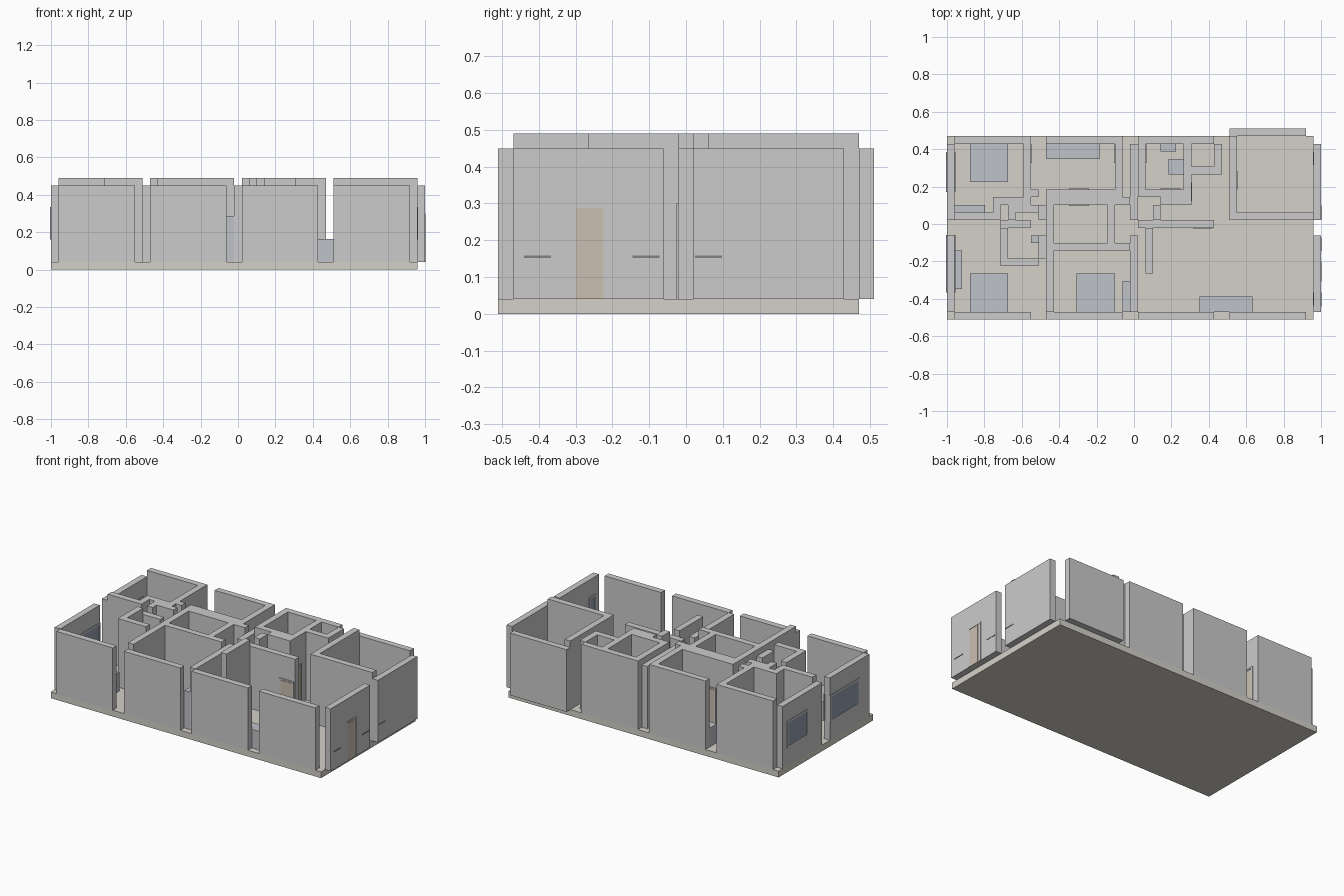
import bpy

if "Cube" in bpy.data.objects:
    bpy.data.objects.remove(bpy.data.objects["Cube"])

U = 2 / 49                      # one grid cell = wall thickness
X0, Y0 = -1.0, -0.51            # grid origin


def material(name, col):
    m = bpy.data.materials.new(name)
    m.diffuse_color = (*col, 1)
    m.use_nodes = True
    m.node_tree.nodes["Principled BSDF"].inputs["Base Color"].default_value = m.diffuse_color
    return m


FLOOR = material("floor_beige", (0.66, 0.64, 0.58))
FURN = material("furniture_grey", (0.52, 0.54, 0.57))
WOOD = material("door_wood", (0.60, 0.52, 0.44))
GLASS = material("window_glass", (0.30, 0.34, 0.42))
DARK = material("dark_trim", (0.22, 0.22, 0.22))


def box(name, lo, hi, mat=None):
    """Axis-aligned box between two corners in world units."""
    bpy.ops.mesh.primitive_cube_add(
        size=1, location=[(a + b) / 2 for a, b in zip(lo, hi)])
    o = bpy.context.object
    o.name = name
    o.scale = [b - a for a, b in zip(lo, hi)]
    bpy.ops.object.transform_apply(location=False, rotation=False, scale=True)
    if mat:
        o.data.materials.append(mat)
    return o


def cells(name, i0, j0, i1, j1, k0=1, k1=12, mat=None):
    """Box given in whole grid cells."""
    return box(name, (X0 + i0 * U, Y0 + j0 * U, k0 * U),
               (X0 + i1 * U, Y0 + j1 * U, k1 * U), mat)


def panel(name, axis, at, a0, a1, z0, z1, t, mat):
    """Thin plate centred on a wall face; axis is the face normal."""
    if axis == "x":
        return box(name, (at - t, a0, z0), (at + t, a1, z1), mat)
    return box(name, (a0, at - t, z0), (a1, at + t, z1), mat)


def frame(name, axis, at, a0, a1, z0, z1, t, w=0.012, sill=True):
    panel(name + "_left", axis, at, a0, a0 + w, z0, z1, t, None)
    panel(name + "_right", axis, at, a1 - w, a1, z0, z1, t, None)
    panel(name + "_top", axis, at, a0, a1, z1 - w, z1, t, None)
    if sill:
        panel(name + "_sill", axis, at, a0, a1, z0, z0 + w, t, None)


def door(axis, at, a0, a1):
    panel("door_leaf", axis, at, a0 + 0.01, a1 - 0.01, U, 0.287, 0.003, WOOD)
    frame("door_frame", axis, at, a0, a1, U, 0.30, 0.005, 0.01, False)


# floor slab
cells("floor_slab", 0, 0, 48, 24, 0, 1, FLOOR)

# outer wall panels, lower than the room walls, with a gap at each corner
for i in (1, 13, 25, 37):
    cells("front_wall", i, 0, i + 10, 1, 1, 11)
for j in (1, 13):
    cells("left_wall", 0, j, 1, j + 10, 1, 11)
    cells("right_wall", 48, j, 49, j + 10, 1, 11)
    cells("spine_wall", 24, j, 25, j + 10, 1, 11)
for i in (1, 13, 25):
    cells("back_wall", i, 23, i + 10, 24)
cells("back_wall_outer", 37, 24, 47, 25, 1, 11)

# room walls
for w in (
    (10, 15, 11, 23), (1, 13, 7, 14), (6, 14, 7, 16), (7, 15, 10, 16),   # back left room
    (8, 13, 9, 15), (9, 14, 12, 15),                                     # hall corner
    (7, 7, 8, 12), (8, 7, 12, 8),                                        # small bath
    (11, 16, 12, 17), (13, 16, 23, 17), (22, 17, 23, 23),                # back middle room
    (13, 10, 14, 15), (13, 15, 24, 16), (21, 10, 22, 15),                # centre room
    (13, 9, 24, 10), (13, 1, 14, 9),                                     # front middle room
    (25, 16, 26, 23), (26, 16, 31, 17), (31, 15, 32, 23), (28, 15, 31, 16),  # bathroom
    (32, 19, 36, 20), (35, 20, 36, 23),                                  # closet
    (26, 6, 27, 12), (27, 13, 28, 15),                                   # hall
    (37, 13, 38, 24), (38, 13, 48, 14),                                  # back right room
):
    cells("room_wall", *w)
for w in ((7, 12, 11, 13), (25, 12, 35, 13), (12, 8, 13, 11), (12, 13, 13, 15)):
    cells("low_room_wall", *w, 1, 11)

# furniture blocks
for name, c, h in (
    ("bed_back_left", (3, 18, 8, 23), 4), ("bed_front_left", (3, 1, 8, 6), 4),
    ("bed_front_middle", (17, 1, 22, 6), 4), ("bed_back_middle", (13, 21, 20, 23), 4),
    ("desk_back_left", (1, 14, 5, 15), 4), ("desk_front_left", (1, 4, 2, 9), 5),
    ("bath_cabinet", (11, 10, 13, 11), 4), ("tall_cabinet", (23, 1, 25, 5), 7),
    ("sofa", (33.1, 1, 40, 3), 4), ("washbasin", (28, 22, 30, 23), 4),
    ("bathtub", (29, 19, 31, 21), 3),
):
    cells(name, *c, 1, h, FURN)

# windows on the left walls
for y0, y1 in ((0.17, 0.385), (-0.365, -0.06)):
    for at in (-1.0, -1 + U):
        panel("window_glass", "x", at, y0, y1, 0.16, 0.335, 0.002, GLASS)
        frame("window_frame", "x", at, y0, y1, 0.16, 0.335, 0.004)

# windows on the inside of the right walls
for y0, y1 in ((0.315, 0.385), (-0.435, -0.365)):
    panel("inner_window_glass", "x", 0.96, y0, y1, 0.16, 0.335, 0.002, GLASS)
    frame("inner_window_frame", "x", 0.96, y0, y1, 0.16, 0.335, 0.004)

# ledges and entrance door on the right wall
for y in (-0.44, -0.145, 0.025):
    panel("wall_ledge", "x", 1.0, y, y + 0.073, 0.152, 0.158, 0.002, DARK)
panel("entrance_leaf", "x", 1.0, -0.302, -0.226, U, 0.287, 0.002, WOOD)
frame("entrance_frame", "x", 1.0, -0.307, -0.2, U, 0.30, 0.003, 0.008, False)

# inner doors, set on wall faces
for i, j in ((32.2, 12), (16, 17), (16, 15), (28, 17)):
    door("y", Y0 + j * U, X0 + i * U, X0 + (i + 2.6) * U)
for i, j in ((11, 20.5), (22, 20.5), (26, 20.5), (32, 15.5), (38, 17)):
    door("x", X0 + i * U, Y0 + j * U, Y0 + (j + 2.4) * U)
